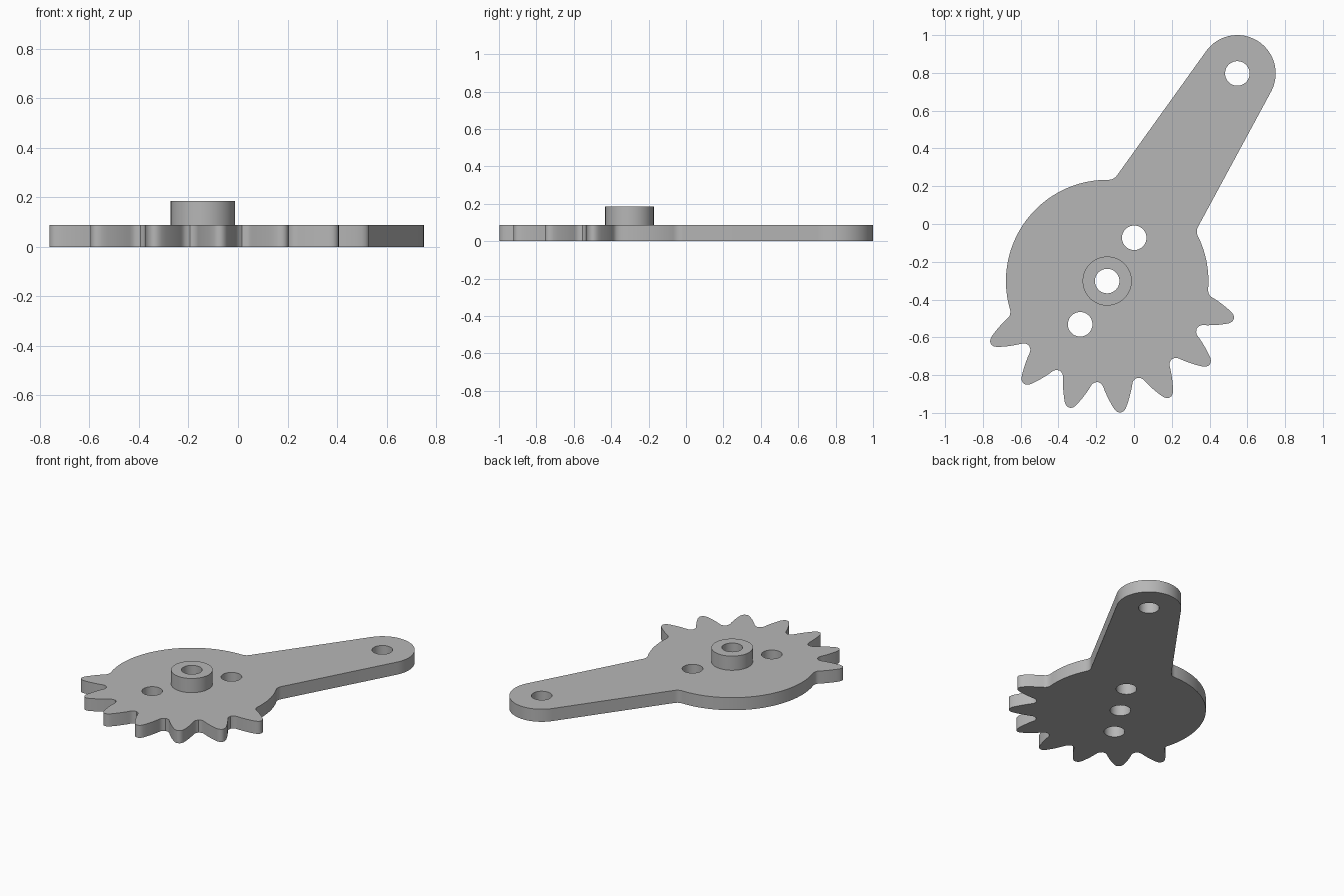
import bpy, bmesh
from math import cos, sin, radians
from mathutils import Vector

if "Cube" in bpy.data.objects:
    bpy.data.objects.remove(bpy.data.objects["Cube"], do_unlink=True)

HUB = Vector((-0.142, -0.302))
ARM_END = Vector((0.547, 0.797))
ROOT, END_R, HOLE_R = 0.536, 0.203, 0.065
PLATE_H, BOSS_H = 0.087, 0.185
AXIS, PITCH, MID_TOOTH = 58, 22.5, -84.2

grey = bpy.data.materials.new("plain_grey")
grey.use_nodes = True
grey.diffuse_color = (0.47, 0.47, 0.47, 1)
grey.node_tree.nodes["Principled BSDF"].inputs["Base Color"].default_value = (0.47, 0.47, 0.47, 1)


def polar(angle, radius=1.0):
    return Vector((cos(radians(angle)), sin(radians(angle)))) * radius


def arc(centre, radius, start, end, count):
    return [centre + polar(start + (end - start) * i / count, radius) for i in range(count + 1)]


def circle(centre, radius, count=48):
    return arc(centre, radius, 0, 360, count)[:-1]


def fillet(before, corner, after, size, count=5):
    """Round a corner with a quadratic curve."""
    a = corner + (before - corner).normalized() * size
    b = corner + (after - corner).normalized() * size
    steps = [i / count for i in range(count + 1)]
    return [a * (1 - t) ** 2 + corner * 2 * t * (1 - t) + b * t * t for t in steps]


def slab(name, loops, z0, z1):
    """Solid between two heights, bounded by an outline and its holes."""
    bm = bmesh.new()
    caps = ([], [])
    for loop in loops:
        rings = [[bm.verts.new((p.x, p.y, z)) for p in loop] for z in (z0, z1)]
        n = len(loop)
        for cap, ring in zip(caps, rings):
            cap.extend(bm.edges.new((ring[i], ring[(i + 1) % n])) for i in range(n))
        for i in range(n):
            j = (i + 1) % n
            bm.faces.new((rings[0][i], rings[0][j], rings[1][j], rings[1][i]))
    for cap in caps:
        bmesh.ops.triangle_fill(bm, edges=cap, use_beauty=True, normal=(0, 0, 1))
    bmesh.ops.recalc_face_normals(bm, faces=bm.faces)
    mesh = bpy.data.meshes.new(name)
    bm.to_mesh(mesh)
    bm.free()
    mesh.materials.append(grey)
    obj = bpy.data.objects.new(name, mesh)
    bpy.context.collection.objects.link(obj)
    bpy.ops.object.select_all(action="DESELECT")
    obj.select_set(True)
    bpy.context.view_layer.objects.active = obj
    bpy.ops.object.shade_smooth_by_angle(angle=radians(35))
    return obj


# One tooth flank: distance from hub, half width
FLANK = [(0.531, 0.096), (0.537, 0.087), (0.547, 0.080), (0.56, 0.076), (0.575, 0.072),
         (0.60, 0.064), (0.63, 0.053), (0.66, 0.040), (0.68, 0.030), (0.692, 0.020), (0.698, 0.010)]
PROFILE = [(r, -w) for r, w in FLANK] + [(0.7, 0)] + [(r, w) for r, w in reversed(FLANK)]

# Toothed sector, counter-clockwise
outline = []
for k in range(-3, 4):
    along = polar(MID_TOOTH + k * PITCH)
    across = Vector((-along.y, along.x))
    outline += [HUB + along * r + across * w for r, w in PROFILE]
    outline.append(HUB + polar(MID_TOOTH + (k + 0.5) * PITCH, ROOT))

# Round hub edge and tapered arm with softened inner corners
right_angle, left_angle = AXIS - 28.7, AXIS + 28.3
right_corner = HUB + polar(right_angle, ROOT)
left_corner = HUB + polar(left_angle, ROOT)
tip = arc(ARM_END, END_R, AXIS - 86, AXIS + 86, 40)
last = MID_TOOTH + 3.5 * PITCH
first = MID_TOOTH - 3.5 * PITCH + 360
outline += arc(HUB, ROOT, last, right_angle - 4, 14)[1:]
outline += fillet(HUB + polar(right_angle - 4, ROOT), right_corner, tip[0], 0.03)
outline += tip
outline += fillet(tip[-1], left_corner, HUB + polar(left_angle + 4, ROOT), 0.03)
outline += arc(HUB, ROOT, left_angle + 4, first, 40)

# Plate with a row of three holes on the hub and one at the arm end
holes = [circle(HUB + polar(AXIS, d), HOLE_R) for d in (-0.27, 0, 0.27)]
holes.append(circle(ARM_END, HOLE_R))
slab("toothed_lever_plate", [outline] + holes, 0, PLATE_H)

# Raised collar around the shaft hole
slab("shaft_collar", [circle(HUB, 0.13, 64), circle(HUB, HOLE_R)], PLATE_H, BOSS_H)
